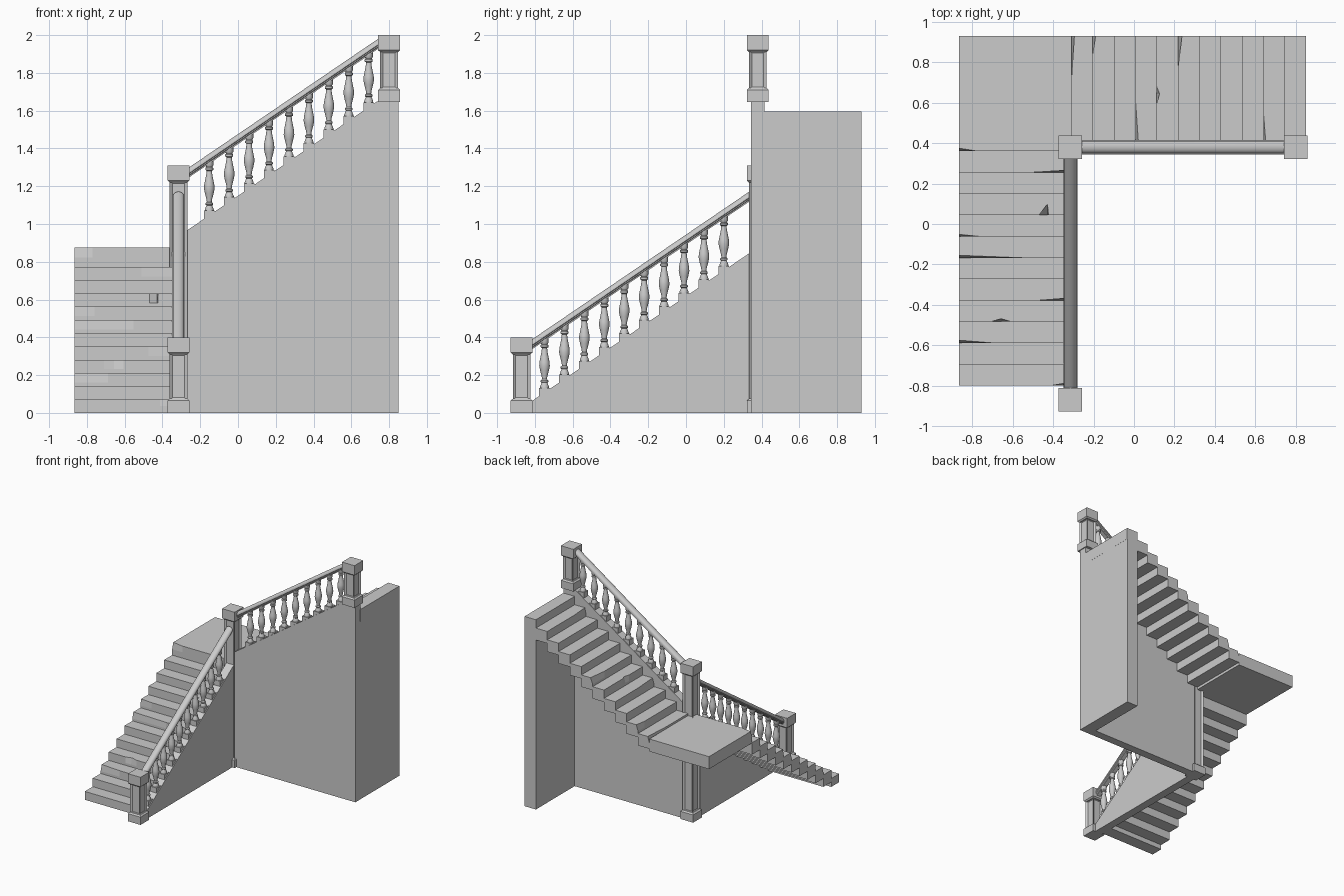
import bpy, bmesh, math

cube = bpy.data.objects.get("Cube")
if cube:
    bpy.data.objects.remove(cube, do_unlink=True)

stone = bpy.data.materials.new("pale_grey")
stone.use_nodes = True
COLOUR = (0.6, 0.6, 0.6, 1)
stone.diffuse_color = COLOUR
stone.node_tree.nodes["Principled BSDF"].inputs["Base Color"].default_value = COLOUR

RISE, TREAD, SLOPE = 0.0703, 0.1055, 0.68
X0, X1 = -0.865, -0.345       # lower flight width
Y0, Y1 = 0.41, 0.93           # upper flight width
POST_X, POST_Y = -0.315, 0.38  # corner newel
FRONT_Y, END_X = -0.87, 0.80
WALL = 0.035                  # half thickness of the walls


def finish(name, bm, smooth=False):
    bmesh.ops.recalc_face_normals(bm, faces=bm.faces)
    mesh = bpy.data.meshes.new(name)
    bm.to_mesh(mesh)
    bm.free()
    mesh.materials.append(stone)
    obj = bpy.data.objects.new(name, mesh)
    bpy.context.collection.objects.link(obj)
    if smooth:
        bpy.ops.object.select_all(action='DESELECT')
        obj.select_set(True)
        bpy.context.view_layer.objects.active = obj
        bpy.ops.object.shade_smooth_by_angle(angle=math.radians(40))
    return obj


def loft(name, loops, smooth=False):
    """Skin a list of matching closed loops and cap both ends."""
    bm = bmesh.new()
    rings = [[bm.verts.new(p) for p in loop] for loop in loops]
    n = len(rings[0])
    for a, b in zip(rings, rings[1:]):
        for i in range(n):
            j = (i + 1) % n
            bm.faces.new((a[i], a[j], b[j], b[i]))
    bm.faces.new(rings[0])
    bm.faces.new(rings[-1])
    return finish(name, bm, smooth)


def square(x, y, z, h):
    return [(x - h, y - h, z), (x + h, y - h, z), (x + h, y + h, z), (x - h, y + h, z)]


def step(name, place, u, depth, v0, v1, bottom, top, chip=None):
    """Slab whose nosing may have one worn chip (start, peak, end, depth)."""
    nose = [(0, 0), (1, 0)]
    if chip:
        start, peak, end, cut = chip
        nose = [(0, 0)] if start > 0 else []
        nose += [(t, cut if t == peak else 0) for t in sorted({start, peak, end})]
        nose += [(1, 0)] if end < 1 else []
    loops = []
    for z, worn in ((bottom, 0), ((bottom + top) / 2, 0), (top, 1)):
        loop = [place(u + c * worn, v0 + t * (v1 - v0), z) for t, c in nose]
        loops.append(loop + [place(u + depth, v1, z), place(u + depth, v0, z)])
    loft(name, loops)


def along_y(u, v, z):
    return (v, u, z)


def along_x(u, v, z):
    return (u, v, z)


# Worn chips by step number
lower_chips = {
    0: (0.87, 1, 1, 0.012), 2: (0, 0, 0.34, 0.014), 3: (0.3, 0.4, 0.5, 0.015),
    4: (0.75, 1, 1, 0.01), 6: (0, 0, 0.6, 0.012), 7: (0, 0, 0.2, 0.01),
    8: (0.76, 0.84, 0.85, 0.055), 10: (0.68, 1, 1, 0.01)}
upper_chips = {
    0: (0.57, 1, 1, 0.015), 1: (0.83, 1, 1, 0.015), 3: (0, 0, 0.42, 0.015),
    4: (0.36, 0.45, 0.52, 0.015), 5: (0.7, 1, 1, 0.02), 10: None, 9: (0, 0, 0.3, 0.012)}

# Two flights and the landing
for i in range(11):
    top = (i + 1) * RISE
    step("lower_step", along_y, -0.80 + i * TREAD, TREAD, X0, X1,
         max(0, top - 0.1), top, lower_chips.get(i))
    top += 0.822
    step("upper_step", along_x, -0.31 + i * TREAD, TREAD, Y0, Y1,
         top - 0.1, top, upper_chips.get(i))
step("landing", along_y, 0.36, 0.57, X0, -0.31, 0.77, 0.875, (0, 0, 0.17, 0.015))


# Sloping side walls and the end wall
def lower_line(y):
    return 0.06 + SLOPE * (y + 0.82)


def upper_line(x):
    return 0.973 + SLOPE * (x + 0.26)


def wall(name, place, outline, v0, v1):
    loft(name, [[place(u, v, z) for u, z in outline] for v in (v0, v1)])


a, b = FRONT_Y + 0.04, POST_Y
wall("lower_wall", along_y, [(a, 0), (b, 0), (b, lower_line(b)), (a, lower_line(a))],
     POST_X - WALL, POST_X + WALL)
a, b, c = POST_X, 0.735, 0.85
wall("upper_wall", along_x,
     [(a, 0), (c, 0), (c, 1.648), (b, 1.648), (a, upper_line(a))],
     POST_Y - WALL, POST_Y + WALL)
wall("end_wall", along_x, [(0.745, 0), (0.85, 0), (0.85, 1.5), (0.745, 1.5)],
     POST_Y - WALL, Y1)


# Newel posts with recessed panels
def newel(x, y, z0, z1):
    cap, base = z1 - 0.08, z0 + 0.065
    wide, thin = 0.058, 0.047
    loft("newel_base", [square(x, y, z0, wide), square(x, y, base, wide),
                        square(x, y, base + 0.01, thin)])
    loft("newel_cap", [square(x, y, cap - 0.01, thin), square(x, y, cap, wide),
                       square(x, y, z1, wide)])
    shaft = loft("newel_shaft", [square(x, y, base, thin), square(x, y, cap, thin)])
    bm = bmesh.new()
    bm.from_mesh(shaft.data)
    sides = [f for f in bm.faces if abs(f.normal.z) < 0.5]
    bmesh.ops.inset_individual(bm, faces=sides, thickness=0.022, depth=-0.012)
    bm.to_mesh(shaft.data)
    bm.free()


newel(POST_X, FRONT_Y, 0, 0.40)
newel(POST_X, POST_Y, 0, 1.31)
newel(END_X, POST_Y, 1.645, 2.0)

# Moulded handrails with a rounded top
half = [(0.018, 0), (0.018, 0.008), (0.026, 0.012), (0.026, 0.018), (0.03, 0.022)]
crown = [(0.03 * math.cos(t * math.pi / 10), 0.027 + 0.026 * math.sin(t * math.pi / 10))
         for t in range(11)]
section = half + crown + [(-w, h) for w, h in reversed(half)]


def handrail(name, place, line, u0, u1, centre):
    loft(name, [[place(u, centre + w, line(u) + 0.273 + h) for w, h in section]
                for u in (u0, u1)], smooth=True)


handrail("lower_handrail", along_y, lower_line, -0.83, 0.335, POST_X)
handrail("upper_handrail", along_x, upper_line, -0.27, 0.755, POST_Y)

# Turned balusters: (radius, height above the wall line)
turning = [(0.024, 0.02), (0.024, 0.03), (0.018, 0.045), (0.015, 0.052), (0.02, 0.056),
           (0.02, 0.064), (0.013, 0.07), (0.015, 0.085), (0.023, 0.115), (0.028, 0.14),
           (0.027, 0.16), (0.022, 0.185), (0.016, 0.215), (0.014, 0.235), (0.021, 0.24),
           (0.021, 0.25), (0.016, 0.255), (0.022, 0.265), (0.022, 0.29)]
SIDES = 16
baluster = loft("baluster", [[(r * math.cos(k * math.tau / SIDES),
                               r * math.sin(k * math.tau / SIDES), z)
                              for k in range(SIDES)] for r, z in turning], smooth=True)
plinth = loft("baluster_plinth", [square(0, 0, -0.03, 0.028), square(0, 0, 0.024, 0.028)])

spots = [(POST_X, y, lower_line(y)) for y in (-0.749 + i * TREAD for i in range(10))]
spots += [(x, POST_Y, upper_line(x)) for x in (-0.152 + i * TREAD for i in range(9))]
for n, spot in enumerate(spots):
    for part in (baluster, plinth):
        obj = part if n == 0 else part.copy()
        if n:
            bpy.context.collection.objects.link(obj)
        obj.location = spot
